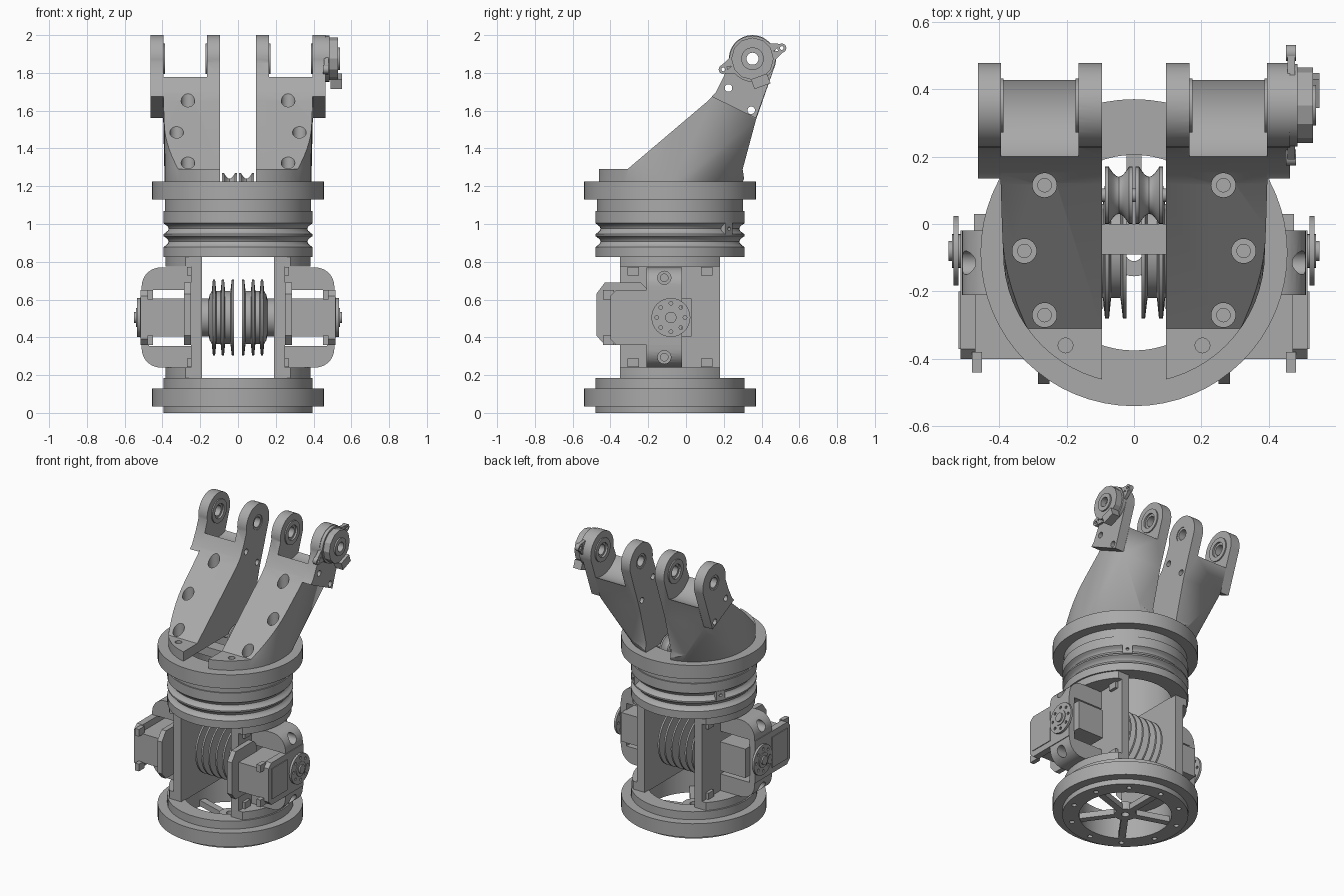
import bpy, bmesh
from math import sin, cos, pi, radians, sqrt
from mathutils import Vector, Matrix

if "Cube" in bpy.data.objects:
    bpy.data.objects.remove(bpy.data.objects["Cube"])

grey = bpy.data.materials.new("machined_grey")
grey.use_nodes = True
grey.diffuse_color = (0.4, 0.4, 0.4, 1)
grey.node_tree.nodes["Principled BSDF"].inputs["Base Color"].default_value = (0.4, 0.4, 0.4, 1)

YC = -0.085            # vertical axis of the column
HEAD = (0.352, 1.875)  # hinge axis (y, z)
MOTOR = (-0.08, 0.505) # winch axis (y, z)
parts = []


def finish(name, bm):
    bmesh.ops.remove_doubles(bm, verts=bm.verts, dist=1e-5)
    bmesh.ops.recalc_face_normals(bm, faces=bm.faces)
    me = bpy.data.meshes.new(name)
    bm.to_mesh(me)
    bm.free()
    me.materials.append(grey)
    ob = bpy.data.objects.new(name, me)
    bpy.context.collection.objects.link(ob)
    parts.append(ob)
    return ob


def lathe(name, pts, axis="Z", centre=(0, YC), n=64):
    """Revolve a closed (radius, height) profile about Z at (x, y) or X at (y, z)."""
    bm = bmesh.new()
    a, b = centre
    rings = []
    for i in range(n):
        c, s = cos(2 * pi * i / n), sin(2 * pi * i / n)
        rings.append([bm.verts.new((a + r * c, b + r * s, h) if axis == "Z"
                                   else (h, a + r * c, b + r * s)) for r, h in pts])
    k = len(pts)
    for i in range(n):
        p, q = rings[i], rings[(i + 1) % n]
        for j in range(k):
            m = (j + 1) % k
            if pts[j][0] + pts[m][0] > 0:
                bm.faces.new((p[j], p[m], q[m], q[j]))
    return finish(name, bm)


def cyl(name, r, h0, h1, axis="X", centre=HEAD, n=32, bore=0):
    return lathe(name, [(bore, h0), (r, h0), (r, h1), (bore, h1)], axis, centre, n)


def prism(name, pts, h0, h1, axis="X"):
    """Extrude a (y, z) outline along X, or an (x, z) outline along Y."""
    bm = bmesh.new()
    place = (lambda p, h: (h, *p)) if axis == "X" else (lambda p, h: (p[0], h, p[1]))
    lo, hi = ([bm.verts.new(place(p, h)) for p in pts] for h in (h0, h1))
    bm.faces.new(lo)
    bm.faces.new(hi)
    for i in range(len(pts)):
        j = (i + 1) % len(pts)
        bm.faces.new((lo[i], lo[j], hi[j], hi[i]))
    return finish(name, bm)


def box(name, x0, x1, y0, y1, z0, z1):
    return prism(name, [(y0, z0), (y1, z0), (y1, z1), (y0, z1)], x0, x1)


def apply(ob, kind, **props):
    mod = ob.modifiers.new(kind.title(), kind)
    for key, value in props.items():
        setattr(mod, key, value)
    bpy.context.view_layer.objects.active = ob
    bpy.ops.object.modifier_apply(modifier=mod.name)


def boolean(ob, *cutters, op="DIFFERENCE"):
    for c in cutters:
        apply(ob, "BOOLEAN", object=c, operation=op, solver="EXACT")
        parts.remove(c)
        bpy.data.objects.remove(c)


def mirror(*obs):
    for ob in obs:
        apply(ob, "MIRROR", use_mirror_merge=False)


def arc(centre, r, a0, a1, n):
    return [(centre[0] + r * cos(radians(a0 + (a1 - a0) * i / n)),
             centre[1] + r * sin(radians(a0 + (a1 - a0) * i / n))) for i in range(n + 1)]


# Base: flanged ring with bolt holes, spokes and hub
base = lathe("base_ring", [(.29, .0), (.395, .0), (.395, .035), (.455, .035), (.455, .13),
                           (.395, .13), (.395, .185), (.29, .185)])
for i in range(10):
    t = 2 * pi * (i + .5) / 10
    boolean(base, cyl("cut", .016, -.02, .03, "Z", (.345 * cos(t), YC + .345 * sin(t)), 12))
cyl("base_hub", .07, .005, .06, "Z", (0, YC), bore=.025)
for i in range(5):
    spoke = box("base_spoke", .06, .3, -.022, .022, .005, .045)
    spoke.data.transform(Matrix.Translation((0, YC, 0)) @ Matrix.Rotation(2 * pi * i / 5 + pi / 2, 4, "Z"))

# Column: two cheeks cut from a cylinder, pocketed on the outside
cheek = cyl("column_cheek", .385, .18, .83, "Z", (0, YC), 64)
boolean(cheek, box("cut", .19, .5, YC - .265, YC + .265, .1, .9), op="INTERSECT")
boolean(cheek, box("cut", .25, .6, -.6, .4, .24, .775))
pads = [box("pocket_pad", .25, .27, y - .03, y + .03, z - .022, z + .022)
        for y in (-.28, .11) for z in (.75, .265)]
mirror(cheek, *pads)

# Motor brackets: rounded open frames
outline = [(.25, .24)] + arc((.41, .34), .1, -90, 0, 8) + arc((.41, .67), .1, 0, 90, 8) + [(.25, .77)]
bracket = prism("motor_bracket", outline, -.21, -.02, "Y")
boolean(bracket, box("cut", .24, .47, -.3, .1, .355, .65))
for z in (.715, .295):
    boolean(bracket, cyl("cut", .035, .4, .6, "X", (-.115, z)))
    boolean(bracket, cyl("cut", .02, .2, .6, "X", (-.115, z)))

# Motors: mounting plate, body, end cap, ears and output horn
plate = prism("motor_plate", [(-.475, .41), (-.43, .36), (-.2, .36), (-.2, .65), (-.24, .69),
                              (-.43, .69), (-.475, .63)], .25, .285)
body = box("motor_body", .28, .475, -.4, .03, .405, .605)
cap = prism("motor_cap", [(-.4, .39), (-.37, .36), (-.02, .36), (-.02, .65), (-.37, .65), (-.4, .62)], .47, .515)
ears = [box("motor_ear", .45, .48, -.44, -.38, z, z + .05) for z in (.36, .6)]
inset = box("motor_cover", .51, .52, -.37, -.2, .4, .61)
horn = cyl("output_horn", .103, .52, .535, centre=MOTOR)
for i in range(8):
    t = pi * i / 4
    boolean(horn, cyl("cut", .01, .5, .6, "X", (MOTOR[0] + .075 * cos(t), MOTOR[1] + .075 * sin(t)), 10))
hub = lathe("output_hub", [(0, .51), (.05, .51), (.05, .54), (.03, .54), (.03, .55), (0, .55)], "X", MOTOR, 24)
mirror(bracket, plate, body, cap, inset, horn, hub, *ears)

# Winch drums: finned spools either side of a central gap
prof = [(.04, .022), (.2, .022), (.2, .033), (.14, .04)]
for x in (.08, .127):
    prof += [(.14, x - .012), (.2, x - .006), (.2, x + .006), (.14, x + .012)]
prof += [(.12, .15), (.1, .155), (.1, .19), (.04, .19)]
mirror(lathe("winch_drum", prof, "X", MOTOR, 48))

# Turntable: grooved cable drum under a wide flange
groove = [(.395 - .028 * sin(pi * i / 6), z + .058 * i / 6) for z in (.878, .946) for i in range(7)]
lathe("turntable_ring", [(.29, .825), (.395, .825)] + groove +
      [(.395, 1.07), (.387, 1.07), (.387, 1.13), (.455, 1.13), (.455, 1.225), (.29, 1.225)])
for a in (52, 150):
    clamp = box("cable_clamp", .35, .398, -.03, .03, .945, 1.005)
    boolean(clamp, cyl("cut", .01, .38, .45, "X", (0, .975), 12))
    clamp.data.transform(Matrix.Translation((0, YC, 0)) @ Matrix.Rotation(radians(a), 4, "Z"))

# Guide pulleys, shaft and cross bar inside the ring
pulley = [(.02, .004), (.085, .004), (.085, .012)]
pulley += [(.085 - .03 * sin(pi * i / 8), .015 + .06 * i / 8) for i in range(9)]
mirror(lathe("guide_pulley", pulley + [(.085, .086), (.02, .086)], "X", (.085, 1.185), 32))
cyl("pulley_shaft", .02, -.3, .3, centre=(.085, 1.185), n=20)
box("cross_bar", -.3, .3, -.09, 0, 1.1, 1.16)

# Fork arm: side profile trimmed by a round-to-square loft
head = arc(HEAD, .125, 190, -15, 24)
side = [(-.48, 1.225), (-.48, 1.29), (-.31, 1.29), (.12, 1.655), (.16, 1.7), (.2, 1.78)] + head
arm = prism("fork_arm", side + [(.37, 1.55), (.3, 1.29), (.31, 1.225)], .095, .5)
bm = bmesh.new()
for z in (1.2, 1.29):
    for x, y in arc((0, YC), .388, 0, 354.375, 63):
        bm.verts.new((x, y, z))
for y, z in ((.15, 1.68), (.37, 1.55), (.5, 1.9), (.1, 2.05), (.5, 2.05)):
    for x in (-.396, .396):
        bm.verts.new((x, y, z))
bmesh.ops.convex_hull(bm, input=bm.verts)
bmesh.ops.delete(bm, geom=[v for v in bm.verts if not v.link_faces], context="VERTS")
boolean(arm, finish("loft", bm), op="INTERSECT")
boolean(arm, cyl("cut", .18, .165, .6, n=64))

# Outer lug, then bolt counterbores and cross holes
lug = prism("outer_lug", [(.135, 1.675), (.16, 1.7), (.2, 1.78)] + head + [(.37, 1.56)], .395, .463)
for x, y in ((.265, .115), (.325, -.08), (.265, -.27)):
    z = 1.29 + (y + .31) * .848
    boolean(arm, cyl("cut", .036, z - .06, 2.2, "Z", (x, y)), cyl("cut", .02, z - .2, 2.2, "Z", (x, y), 20))
boolean(arm, cyl("cut", .022, 1.25, 1.4, "Z", (.203, -.36), 20))
for ob in (arm, lug):
    boolean(ob, cyl("cut", .05, 0, .6))
    for c in ((.225, 1.72), (.345, 1.602)):
        boolean(ob, cyl("cut", .02, 0, .6, centre=c, n=20))
bosses = [cyl("bearing_boss", .08, a, b, bore=r) for a, b, r in
          ((.16, .173, .05), (.387, .4, .05), (.1, .16, .035), (.4, .458, .035))]
mirror(arm, lug, *bosses)

# Rotary sensor on the left hinge
cyl("sensor_flange", .122, .463, .485, bore=.035)
cyl("sensor_body", .112, .48, .53, bore=.045, n=12)
cyl("sensor_collar", .06, .5, .54, bore=.032)
for a, reach in ((20, .165), (200, .165)):
    c = (HEAD[0] + reach * cos(radians(a)), HEAD[1] + reach * sin(radians(a)))
    cyl("sensor_ear", .024, .45, .48, centre=c, n=20, bore=.01)
    for s in (-1, 1):
        t = radians(a + s * 38)
        w = (HEAD[0] + .1 * cos(t), HEAD[1] + .1 * sin(t))
        u = (c[0] + .022 * cos(radians(a + s * 80)), c[1] + .022 * sin(radians(a + s * 80)))
        m = (HEAD[0] + .125 * cos(radians(a)), HEAD[1] + .125 * sin(radians(a)))
        prism("sensor_web", [w, u, m], .455, .478)
plug = box("sensor_plug", .49, .55, -.045, .045, -.155, -.1)
plug.data.transform(Matrix.Translation((0, *HEAD)) @ Matrix.Rotation(radians(20), 4, "X"))

# Smooth round surfaces, keep edges crisp
bpy.ops.object.select_all(action="DESELECT")
for ob in parts:
    ob.select_set(True)
bpy.context.view_layer.objects.active = parts[0]
bpy.ops.object.shade_smooth_by_angle(angle=radians(28))
